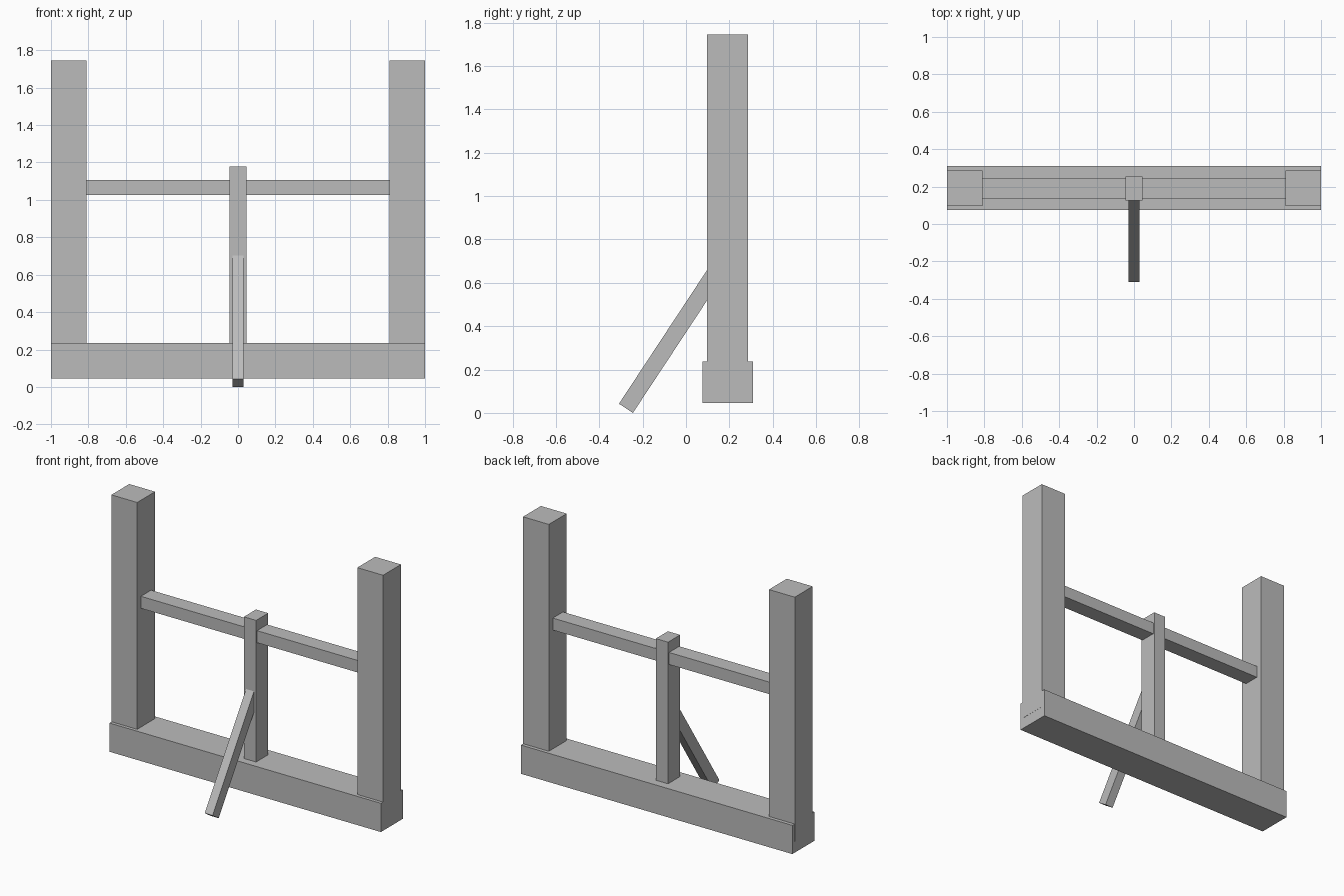
import bpy
import math
from mathutils import Vector

cube = bpy.data.objects.get("Cube")
if cube:
    bpy.data.objects.remove(cube, do_unlink=True)

grey = bpy.data.materials.new("plain_grey")
grey.use_nodes = True
grey.diffuse_color = (0.5, 0.5, 0.5, 1)
grey.node_tree.nodes["Principled BSDF"].inputs["Base Color"].default_value = (0.5, 0.5, 0.5, 1)


def bar(name, low, high, tilt=0.0):
    """Box between two corners, optionally tilted about x through its centre."""
    low, high = Vector(low), Vector(high)
    bpy.ops.mesh.primitive_cube_add(size=1, location=(low + high) / 2, rotation=(tilt, 0, 0))
    obj = bpy.context.object
    obj.name = name
    obj.scale = high - low
    obj.data.materials.append(grey)
    return obj


# Base beam and the two tall end posts sunk into it
bar("base_beam", (-0.999, 0.075, 0.045), (0.999, 0.309, 0.236))
for side, x in (("left", 0.905), ("right", -0.905)):
    bar(side + "_post", (x - 0.095, 0.097, 0.12), (x + 0.095, 0.285, 1.745))

# Centre post and cross rail
bar("centre_post", (-0.045, 0.126, 0.2), (0.045, 0.253, 1.178))
bar("cross_rail", (-0.81, 0.136, 1.026), (0.81, 0.243, 1.106))

# Diagonal brace from the ground up into the centre post
length, thick, tilt = 0.85, 0.077, math.radians(56.6)
along = Vector((0, math.cos(tilt), math.sin(tilt)))
centre = Vector((0, -0.277, 0.021)) + along * length / 2
half = Vector((0.029, length / 2, thick / 2))
bar("diagonal_brace", centre - half, centre + half, tilt)
